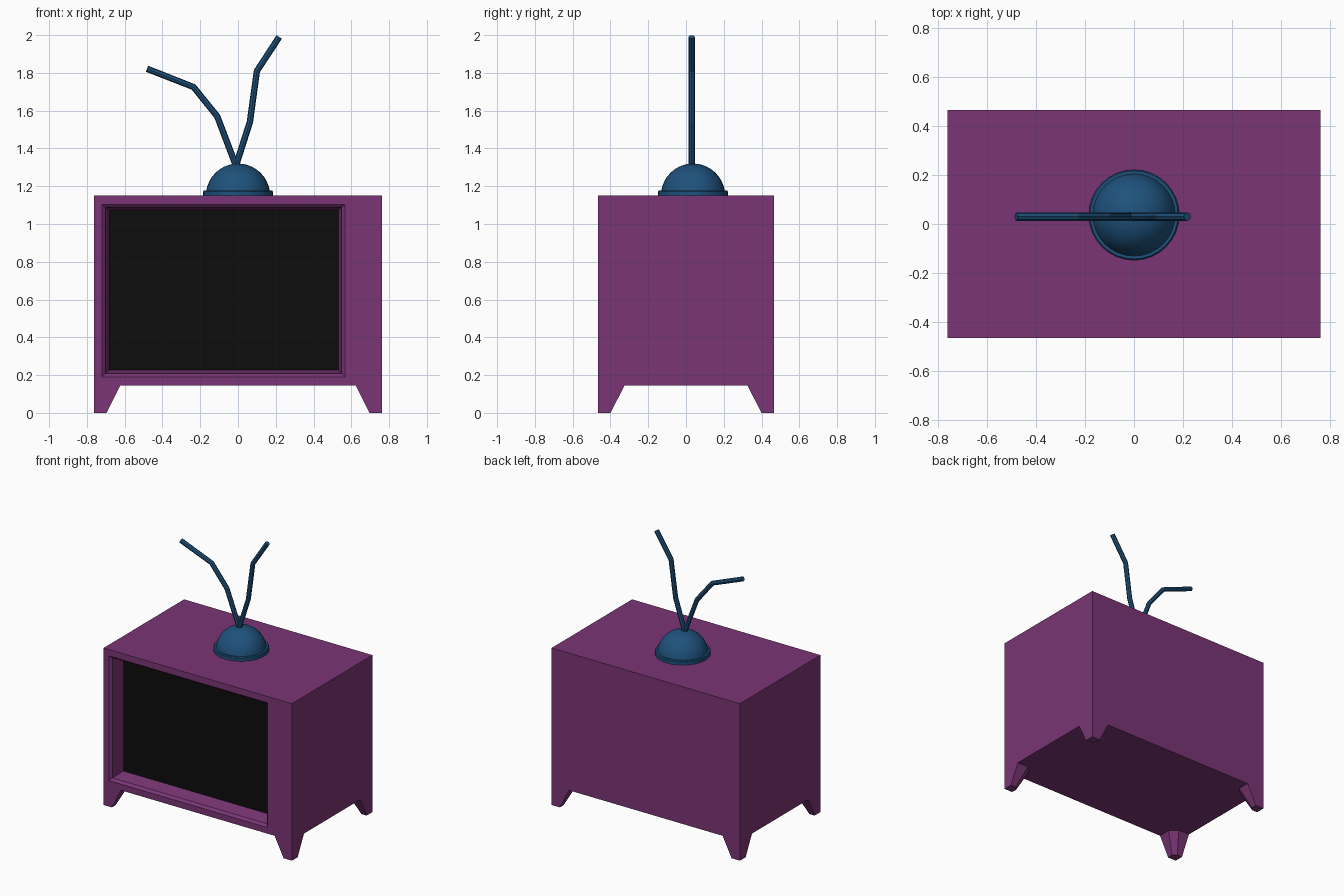
import bpy, bmesh, math

if "Cube" in bpy.data.objects:
    bpy.data.objects.remove(bpy.data.objects["Cube"])

W, D, Z0, Z1 = 0.763, 0.466, 0.145, 1.15   # cabinet half width, half depth, bottom, top
DOME_Y = 0.037


def material(name, rgb):
    m = bpy.data.materials.new(name)
    m.diffuse_color = (*rgb, 1)
    m.use_nodes = True
    m.node_tree.nodes["Principled BSDF"].inputs["Base Color"].default_value = m.diffuse_color
    return m


PURPLE = material("purple", (0.195, 0.036, 0.178))
BLUE = material("blue", (0.013, 0.083, 0.2))
BLACK = material("black", (0.004, 0.004, 0.004))


def add_object(name, bm, mat):
    me = bpy.data.meshes.new(name)
    bmesh.ops.recalc_face_normals(bm, faces=bm.faces)
    bm.to_mesh(me)
    bm.free()
    me.materials.append(mat)
    ob = bpy.data.objects.new(name, me)
    bpy.context.collection.objects.link(ob)
    return ob


def bridge(bm, a, b):
    n = len(a)
    for i in range(n):
        j = (i + 1) % n
        bm.faces.new((a[i], a[j], b[j], b[i]))


def rect(x0, x1, z0, z1, y):
    return [(x0, y, z0), (x1, y, z0), (x1, y, z1), (x0, y, z1)]


# cabinet: back panel, sides, front border and stepped screen recess
SCREEN = rect(-0.684, 0.531, 0.226, 1.074, -D + 0.115)
bm = bmesh.new()
profile = [rect(-W, W, Z0, Z1, D),
           rect(-W, W, Z0, Z1, -D),
           rect(-0.72, 0.567, 0.19, 1.104, -D),
           rect(-0.702, 0.549, 0.208, 1.088, -D + 0.016),
           SCREEN]
rings = [[bm.verts.new(p) for p in loop] for loop in profile]
bm.faces.new(rings[0])
for a, b in zip(rings, rings[1:]):
    bridge(bm, a, b)
add_object("cabinet", bm, PURPLE)

# screen at the back of the recess
bm = bmesh.new()
f = bm.faces.new([bm.verts.new(p) for p in SCREEN])
f.normal_update()
if f.normal.y > 0:
    f.normal_flip()
me = bpy.data.meshes.new("screen")
bm.to_mesh(me)
bm.free()
me.materials.append(BLACK)
bpy.context.collection.objects.link(bpy.data.objects.new("screen", me))


# legs: tapered corner blocks with a cut inner corner, mirrored to all corners
def leg_loop(size, cut, z):
    pts = [(0, 0), (size, 0), (size, size - cut), (size - cut, size), (0, size)]
    return [(W - x, D - y, z) for x, y in pts]


bm = bmesh.new()
top = [bm.verts.new(p) for p in leg_loop(0.14, 0.05, Z0)]
foot = [bm.verts.new(p) for p in leg_loop(0.067, 0.025, 0)]
bridge(bm, top, foot)
bm.faces.new(top)
bm.faces.new(foot)
legs = add_object("legs", bm, PURPLE)
mirror = legs.modifiers.new("mirror", 'MIRROR')
mirror.use_axis = (True, True, False)
mirror.use_mirror_merge = False

# antenna dome with a short base collar, lathed
R = 0.17
prof = [(0.185, Z1), (0.185, Z1 + 0.022), (0.18, Z1 + 0.028), (0.168, Z1 + 0.028)]
prof += [(R * math.cos(t), Z1 + R * math.sin(t))
         for t in (math.radians(a) for a in range(18, 90, 9))]
bm = bmesh.new()
N = 32
rings = [[bm.verts.new((r * math.cos(2 * math.pi * i / N),
                        DOME_Y + r * math.sin(2 * math.pi * i / N), z))
          for i in range(N)] for r, z in prof]
for a, b in zip(rings, rings[1:]):
    bridge(bm, a, b)
bm.faces.new(rings[0])
tip = bm.verts.new((0, DOME_Y, Z1 + R))
for i in range(N):
    bm.faces.new((rings[-1][i], rings[-1][(i + 1) % N], tip))
dome = add_object("antenna_dome", bm, BLUE)
bpy.context.view_layer.objects.active = dome
dome.select_set(True)
bpy.ops.object.shade_smooth_by_angle(angle=math.radians(30))


# bent antenna rods
def rod(name, pts):
    cu = bpy.data.curves.new(name, 'CURVE')
    cu.dimensions = '3D'
    cu.bevel_depth = 0.017
    cu.bevel_resolution = 2
    cu.use_fill_caps = True
    sp = cu.splines.new('POLY')
    sp.points.add(len(pts) - 1)
    for p, (x, z) in zip(sp.points, pts):
        p.co = (x, 0.03, z, 1)
    sp.use_smooth = False
    cu.materials.append(BLUE)
    ob = bpy.data.objects.new(name, cu)
    bpy.context.collection.objects.link(ob)
    bpy.ops.object.select_all(action='DESELECT')
    ob.select_set(True)
    bpy.context.view_layer.objects.active = ob
    bpy.ops.object.convert(target='MESH')


rod("left_antenna", [(0.0, 1.28), (-0.11, 1.57), (-0.235, 1.725), (-0.482, 1.822)])
rod("right_antenna", [(-0.02, 1.28), (0.063, 1.54), (0.1, 1.81), (0.218, 1.99)])
